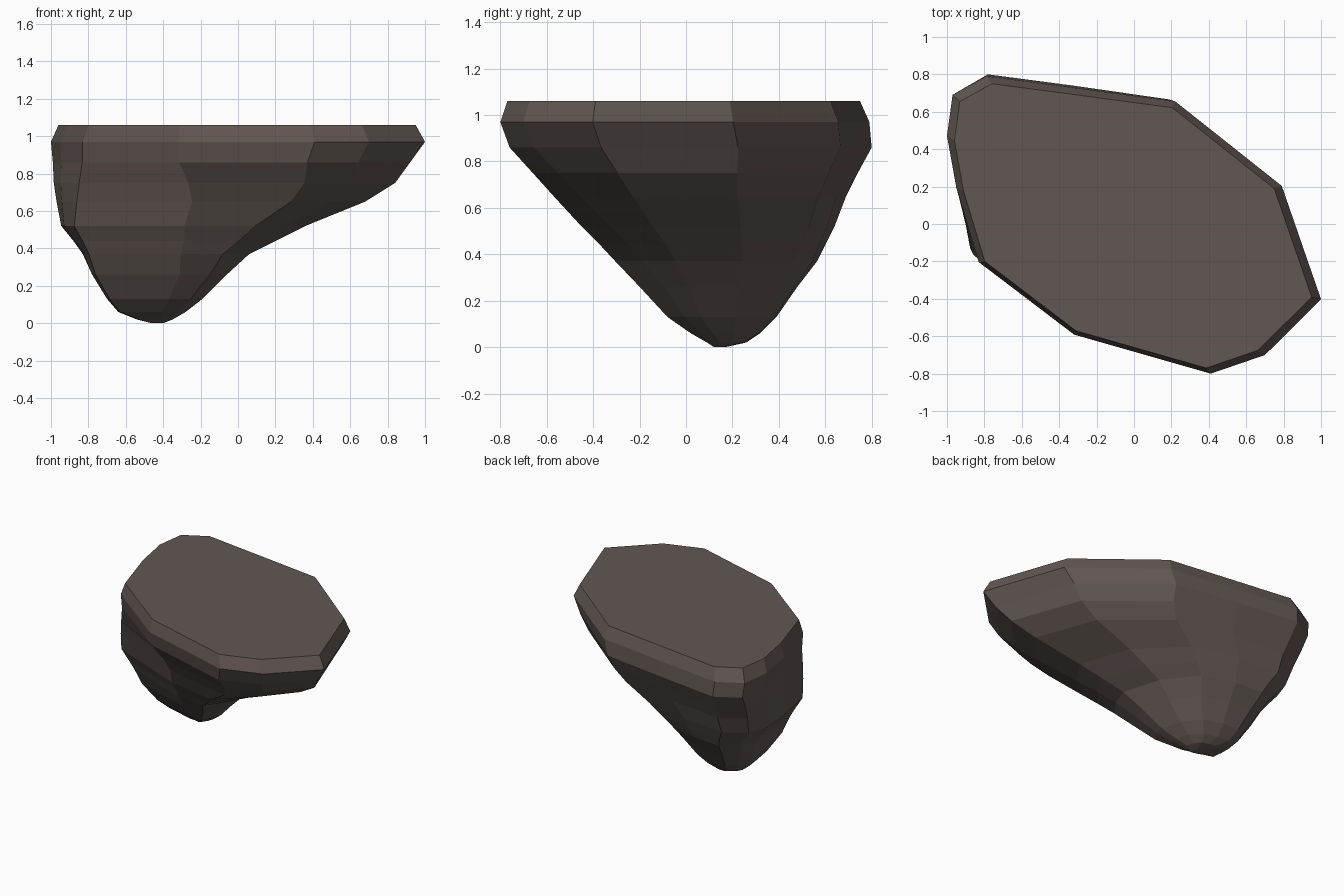
import bpy, bmesh

# plan outline of the rock at the top, spanning x -1..1 and y -0.8..0.8
OUTLINE = [(-0.97, 0.70), (-0.79, 0.80), (-0.30, 0.735), (0.22, 0.665),
           (0.79, 0.21), (1.00, -0.40), (0.70, -0.70), (0.41, -0.80),
           (-0.32, -0.59), (-0.83, -0.20), (-0.95, 0.20), (-1.00, 0.48)]

# fuller outline that the lower part turns into
LOWER = [(-0.88, 0.60), (-0.60, 0.80), (-0.10, 0.77), (0.45, 0.62),
         (0.82, 0.20), (1.00, -0.30), (0.92, -0.55), (0.75, -0.80),
         (0.30, -0.78), (-0.95, -0.45), (-1.00, 0.00), (-1.00, 0.38)]

# slices from the flat top to the tip: z, x min, x max, y min, y max
SLICES = [(1.06, -0.96, 0.95, -0.77, 0.75),
          (0.97, -1.00, 1.00, -0.80, 0.79),
          (0.86, -0.99, 0.92, -0.76, 0.80),
          (0.75, -0.985, 0.84, -0.66, 0.74),
          (0.65, -0.97, 0.68, -0.57, 0.69),
          (0.52, -0.945, 0.36, -0.45, 0.64),
          (0.44, -0.88, 0.20, -0.37, 0.60),
          (0.37, -0.83, 0.06, -0.305, 0.565),
          (0.26, -0.78, -0.06, -0.20, 0.48),
          (0.13, -0.70, -0.19, -0.08, 0.39),
          (0.06, -0.64, -0.28, 0.02, 0.32),
          (0.02, -0.54, -0.35, 0.09, 0.26),
          (0.00, -0.46, -0.40, 0.12, 0.17)]


def ring(bm, z, x0, x1, y0, y1):
    """Blended outline fitted to the given bounds at height z."""
    t = min(1, max(0, (0.92 - z) / 0.65)) ** 1.3
    verts = []
    for (u0, v0), (u1, v1) in zip(OUTLINE, LOWER):
        u, v = u0 + (u1 - u0) * t, v0 + (v1 - v0) * t
        verts.append(bm.verts.new(((x0 + x1) / 2 + u * (x1 - x0) / 2,
                                   (y0 + y1) / 2 + v * (y1 - y0) / 1.6, z)))
    return verts


# rock body lofted through the slices
bm = bmesh.new()
rings = [ring(bm, *s) for s in SLICES]
n = len(OUTLINE)
for a, b in zip(rings, rings[1:]):
    for i in range(n):
        j = (i + 1) % n
        bm.faces.new((a[i], a[j], b[j], b[i]))
bm.faces.new(rings[0])
bm.faces.new(rings[-1])
bmesh.ops.recalc_face_normals(bm, faces=bm.faces[:])

mesh = bpy.data.meshes.new("floating_rock")
bm.to_mesh(mesh)
bm.free()
rock = bpy.data.objects.new("floating_rock", mesh)
bpy.context.collection.objects.link(rock)

# dark brown stone
stone = bpy.data.materials.new("stone")
stone.diffuse_color = (0.12, 0.095, 0.085, 1)
mesh.materials.append(stone)
